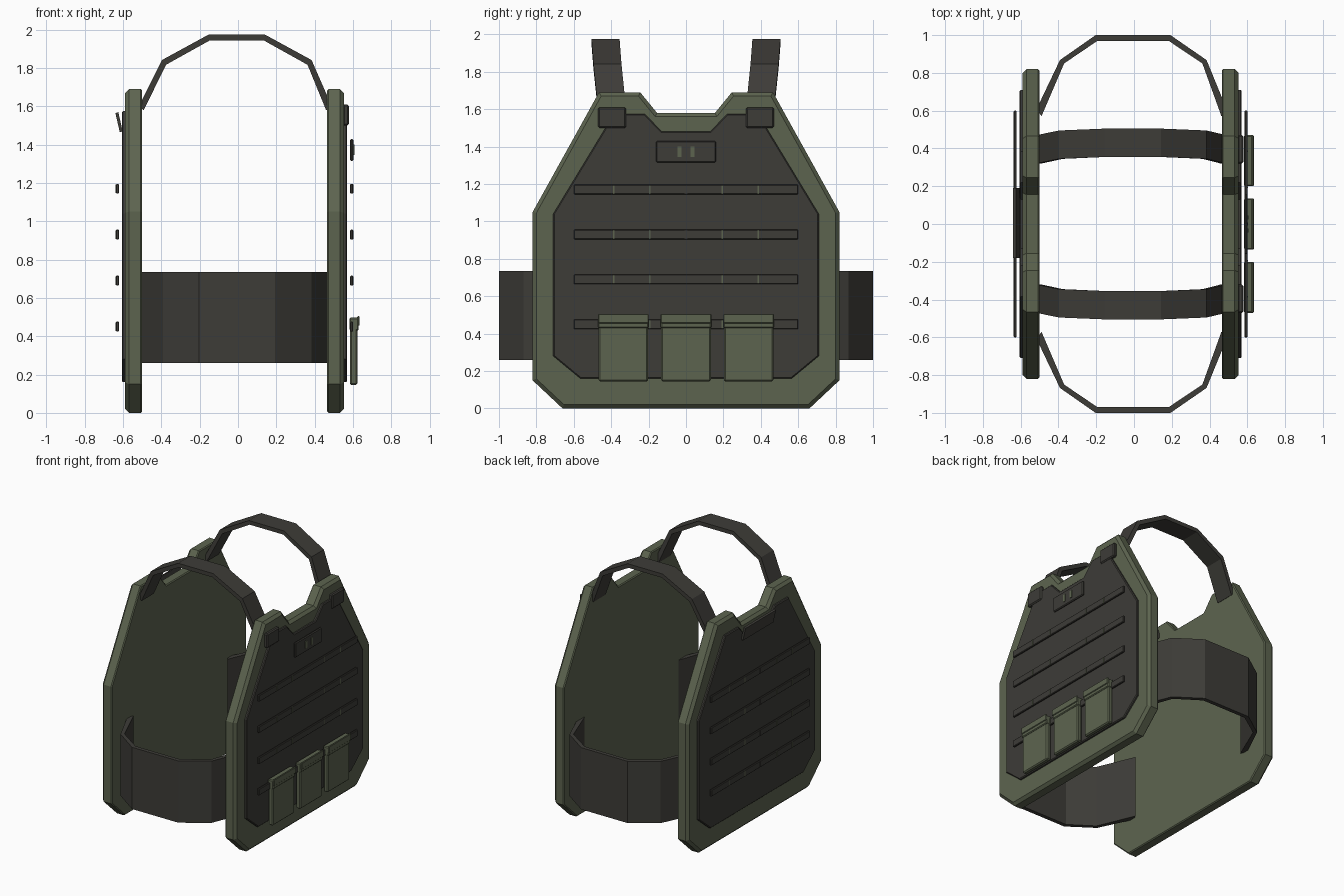
import bpy, bmesh
from mathutils import Vector

if "Cube" in bpy.data.objects:
    bpy.data.objects.remove(bpy.data.objects["Cube"])

CX = -0.018  # middle plane between the two armour panels


def material(name, rgb):
    m = bpy.data.materials.new(name)
    m.diffuse_color = (*rgb, 1)
    m.use_nodes = True
    m.node_tree.nodes["Principled BSDF"].inputs["Base Color"].default_value = m.diffuse_color
    return m


GREEN = material("olive_green", (0.108, 0.127, 0.078))
DARK = material("dark_webbing", (0.047, 0.045, 0.039))


def finish(name, bm, mat):
    bmesh.ops.recalc_face_normals(bm, faces=bm.faces[:])
    me = bpy.data.meshes.new(name)
    bm.to_mesh(me)
    bm.free()
    me.materials.append(mat)
    ob = bpy.data.objects.new(name, me)
    bpy.context.collection.objects.link(ob)
    return ob


def slab(name, half, side, d0, d1, mat, outer=0.0, inner=0.0):
    """Plate from a half outline (y, z) mirrored in y, between distances d0 and d1 from CX."""
    pts = half + [(-y, z) for y, z in reversed(half)]
    bm = bmesh.new()
    face = bm.faces.new([bm.verts.new((CX + side * d0, y, z)) for y, z in pts])
    res = bmesh.ops.extrude_face_region(bm, geom=[face], use_keep_orig=True)
    for v in res["geom"]:
        if isinstance(v, bmesh.types.BMVert):
            v.co.x = CX + side * d1
    bmesh.ops.recalc_face_normals(bm, faces=bm.faces[:])
    for d, width in ((d1, outer), (d0, inner)):
        if width:
            x = CX + side * d
            rim = [e for e in bm.edges if all(abs(v.co.x - x) < 1e-5 for v in e.verts)]
            bmesh.ops.bevel(bm, geom=rim, offset=width, segments=1, profile=0.5, affect='EDGES')
    return finish(name, bm, mat)


def box(name, side, d, y, z, mat, bevel=0.0):
    bm = bmesh.new()
    bmesh.ops.create_cube(bm, size=1)
    for v in bm.verts:
        v.co = Vector((CX + side * (d[0] if v.co.x < 0 else d[1]),
                       y[0] if v.co.y < 0 else y[1],
                       z[0] if v.co.z < 0 else z[1]))
    bmesh.ops.recalc_face_normals(bm, faces=bm.faces[:])
    if bevel:
        bmesh.ops.bevel(bm, geom=bm.edges[:], offset=bevel, segments=1, profile=0.5, affect='EDGES')
    return finish(name, bm, mat)


def band(name, sections, mat):
    """Faceted strap joined from four-cornered sections."""
    bm = bmesh.new()
    rings = [[bm.verts.new(c) for c in s] for s in sections]
    for a, b in zip(rings, rings[1:]):
        for i in range(4):
            j = (i + 1) % 4
            bm.faces.new((a[i], a[j], b[j], b[i]))
    bm.faces.new(rings[0])
    bm.faces.new(rings[-1])
    return finish(name, bm, mat)


# Half outlines, from the bottom up to the neck notch
shell = [(0.66, 0), (0.82, 0.15), (0.82, 1.05), (0.465, 1.69), (0.245, 1.69), (0.155, 1.58)]
face = [(0.565, 0.16), (0.71, 0.28), (0.71, 1.04), (0.385, 1.575), (0.22, 1.575), (0.13, 1.48)]

for tag, side in (("front", 1), ("back", -1)):
    # Armour panels and their dark facing
    slab(tag + "_panel", shell, side, 0.483, 0.571, GREEN, outer=0.02, inner=0.007)
    slab(tag + "_facing", face, side, 0.565, 0.588, DARK, outer=0.006)
    # Webbing rows with stitched seams
    for r in range(4):
        z = 0.45 + 0.24 * r
        box(f"{tag}_webbing_row_{r}", side, (0.603, 0.619), (-0.6, 0.6), (z - 0.026, z + 0.026), DARK, 0.004)
        for s in (-0.385, -0.195, 0.0, 0.195, 0.385):
            if s:
                box(f"{tag}_row_{r}_seam", side, (0.612, 0.621), (s - 0.004, s + 0.004),
                    (z - 0.023, z + 0.023), GREEN)
            else:
                box(f"{tag}_row_{r}_seam", side, (0.612, 0.621), (-0.008, 0.008),
                    (z - 0.023, z + 0.023), DARK)

# Shoulder clasps on the front panel
for s in (-1, 1):
    y = sorted((s * 0.32, s * 0.47))
    box("shoulder_clasp", 1, (0.566, 0.597), y, (1.5, 1.61), DARK, 0.008)

# Chest patch with two small loops
box("chest_patch", 1, (0.603, 0.62), (-0.16, 0.16), (1.315, 1.43), DARK, 0.006)
for y in (-0.035, 0.035):
    box("patch_loop", 1, (0.615, 0.625), (y - 0.01, y + 0.01), (1.345, 1.4), GREEN)

# Magazine pouches with overhanging lids
for y in (-0.335, 0.0, 0.335):
    box("pouch", 1, (0.603, 0.641), (y - 0.133, y + 0.133), (0.145, 0.49), GREEN, 0.008)
    box("pouch_lid", 1, (0.6, 0.648), (y - 0.135, y + 0.135), (0.43, 0.497), GREEN, 0.006)
    box("pouch_lid_lip", 1, (0.64, 0.653), (y - 0.135, y + 0.135), (0.455, 0.505), GREEN, 0.004)

# Tilted drag handle on the back panel
band("drag_handle", [[(-0.602, y, 1.47), (-0.617, y, 1.465), (-0.64, y, 1.565), (-0.625, y, 1.57)]
                     for y in (-0.18, 0.19)], DARK)

# Arch shoulder straps: outer and inner (x, z), plus lean of the strap in y
arch = [(-0.518, 1.60, -0.492, 1.58, 0.32), (-0.397, 1.842, -0.376, 1.817, 0.345),
        (-0.155, 1.974, -0.148, 1.944, 0.355), (0.142, 1.974, 0.135, 1.944, 0.355),
        (0.384, 1.842, 0.363, 1.817, 0.345), (0.49, 1.60, 0.46, 1.58, 0.32)]
# Waist bands: outer and inner (x, y)
waist = [(-0.515, 0.61, -0.49, 0.57), (-0.392, 0.868, -0.37, 0.85),
         (-0.203, 1.0, -0.193, 0.97), (0.193, 1.0, 0.183, 0.97),
         (0.384, 0.868, 0.362, 0.85), (0.49, 0.61, 0.463, 0.57)]
for tag, s in (("right", -1), ("left", 1)):
    band(tag + "_shoulder_strap",
         [[(xo, s * y, zo), (xo, s * (y + 0.15), zo), (xi, s * (y + 0.15), zi), (xi, s * y, zi)]
          for xo, zo, xi, zi, y in arch], DARK)
    band(tag + "_waist_band",
         [[(xo, s * yo, 0.26), (xo, s * yo, 0.735), (xi, s * yi, 0.735), (xi, s * yi, 0.26)]
          for xo, yo, xi, yi in waist], DARK)
